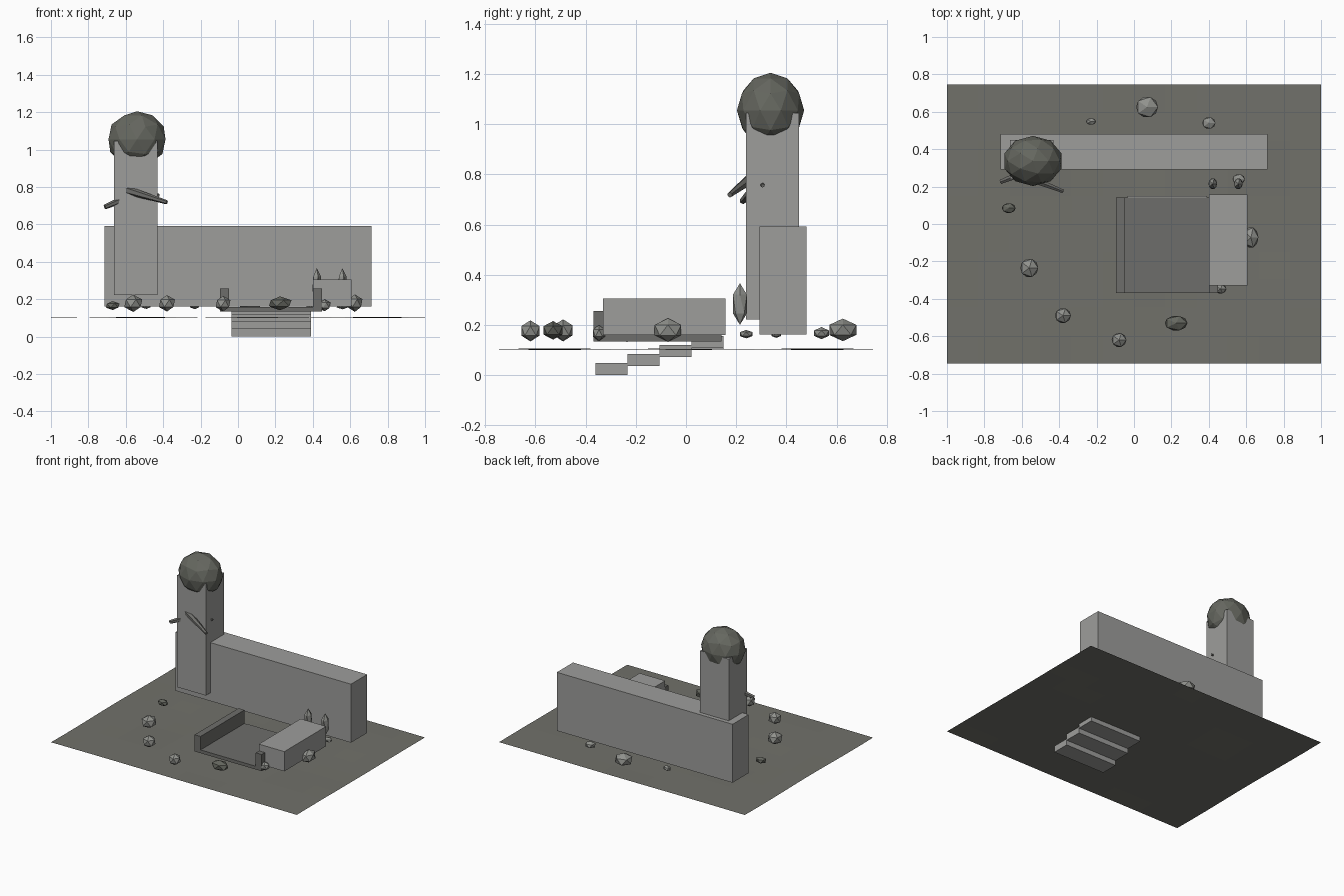
import bpy, math
from mathutils import Vector


def mat(name, r, g, b):
    m = bpy.data.materials.new(name)
    m.diffuse_color = (r, g, b, 1)
    return m


STONE = mat("light stone", 0.34, 0.34, 0.33)
GROUND = mat("dark ground", 0.165, 0.165, 0.145)
DARK = mat("dark slate", 0.155, 0.155, 0.145)
MOSS = mat("dark moss", 0.13, 0.135, 0.115)
ROCK = mat("mid rock", 0.28, 0.285, 0.265)


def finish(name, m):
    o = bpy.context.object
    o.name = name
    o.data.materials.append(m)
    return o


def box(name, x, y, z, m):
    bpy.ops.mesh.primitive_cube_add(
        size=1, location=[(a + b) / 2 for a, b in (x, y, z)])
    o = finish(name, m)
    o.scale = [b - a for a, b in (x, y, z)]
    return o


def ball(name, loc, scale, m, sub=1):
    bpy.ops.mesh.primitive_ico_sphere_add(subdivisions=sub, radius=1, location=loc)
    o = finish(name, m)
    o.scale = scale
    return o


def branch(name, a, b, r1, r2):
    a, b = Vector(a), Vector(b)
    d = b - a
    bpy.ops.mesh.primitive_cone_add(
        vertices=6, radius1=r1, radius2=r2, depth=d.length, location=(a + b) / 2,
        rotation=d.to_track_quat('Z', 'Y').to_euler())
    return finish(name, DARK)


# gently uneven ground sheet
bpy.ops.mesh.primitive_grid_add(x_subdivisions=12, y_subdivisions=10, size=2,
                                location=(0, 0, 0.103))
ground = finish("ground_sheet", GROUND)
for v in ground.data.vertices:
    v.co.y *= 0.745
    v.co.z = 0.003 * math.sin(5 * v.co.x + 1) * math.cos(6 * v.co.y)

# back wall and tower
box("back_wall", (-0.715, 0.715), (0.292, 0.48), (0.162, 0.592), STONE)
box("tower", (-0.663, -0.43), (0.24, 0.45), (0.222, 1.045), STONE)
ball("tower_dome", (-0.54, 0.337, 1.055), (0.16, 0.134, 0.15), MOSS, 2)

# branches poking out of the tower
branch("right_branch", (-0.60, 0.262, 0.785), (-0.38, 0.175, 0.718), 0.024, 0.011)
branch("left_branch", (-0.60, 0.27, 0.74), (-0.712, 0.226, 0.693), 0.02, 0.013)
branch("side_branch", (-0.52, 0.31, 0.775), (-0.42, 0.305, 0.755), 0.016, 0.008)

# sunken tray with two side walls
Y = (-0.368, 0.142)
box("tray_floor", (-0.095, 0.45), Y, (0.133, 0.157), DARK)
for side, x in (("left", -0.095), ("right", 0.402)):
    box(side + "_tray_wall", (x, x + 0.048), Y, (0.135, 0.256), DARK)

# stone block with two upright spikes behind it
box("side_block", (0.40, 0.608), (-0.33, 0.157), (0.16, 0.305), STONE)
for i, x in enumerate((0.421, 0.558)):
    ball("spike_%d" % i, (x, 0.215, 0.283), (0.026, 0.033, 0.083), ROCK)

# staircase under the tray
for i in range(4):
    y, z = -0.36 + 0.1275 * i, 0.036 * i
    box("step_%d" % i, (-0.035, 0.39), (y, y + 0.1275), (z, z + 0.047), STONE)

# ring of rocks: x, y, z, then half sizes
rocks = [(-0.23, 0.548, 0.166, 0.03, 0.02, 0.02),
         (0.07, 0.625, 0.18, 0.066, 0.063, 0.045),
         (0.40, 0.54, 0.167, 0.04, 0.035, 0.024),
         (-0.56, -0.235, 0.178, 0.054, 0.056, 0.046),
         (-0.38, -0.49, 0.178, 0.048, 0.045, 0.044),
         (-0.08, -0.62, 0.176, 0.044, 0.043, 0.042),
         (0.463, -0.347, 0.167, 0.035, 0.028, 0.032),
         (0.625, -0.072, 0.179, 0.045, 0.062, 0.047),
         (0.56, 0.24, 0.163, 0.037, 0.03, 0.017),
         (-0.49, 0.36, 0.162, 0.03, 0.023, 0.014)]
dark_rocks = [(-0.67, 0.085, 0.166, 0.041, 0.03, 0.024),
              (0.225, -0.53, 0.178, 0.068, 0.045, 0.037)]
for i, r in enumerate(rocks + dark_rocks):
    ball("rock_%d" % i, r[:3], r[3:], ROCK if i < len(rocks) else MOSS)
